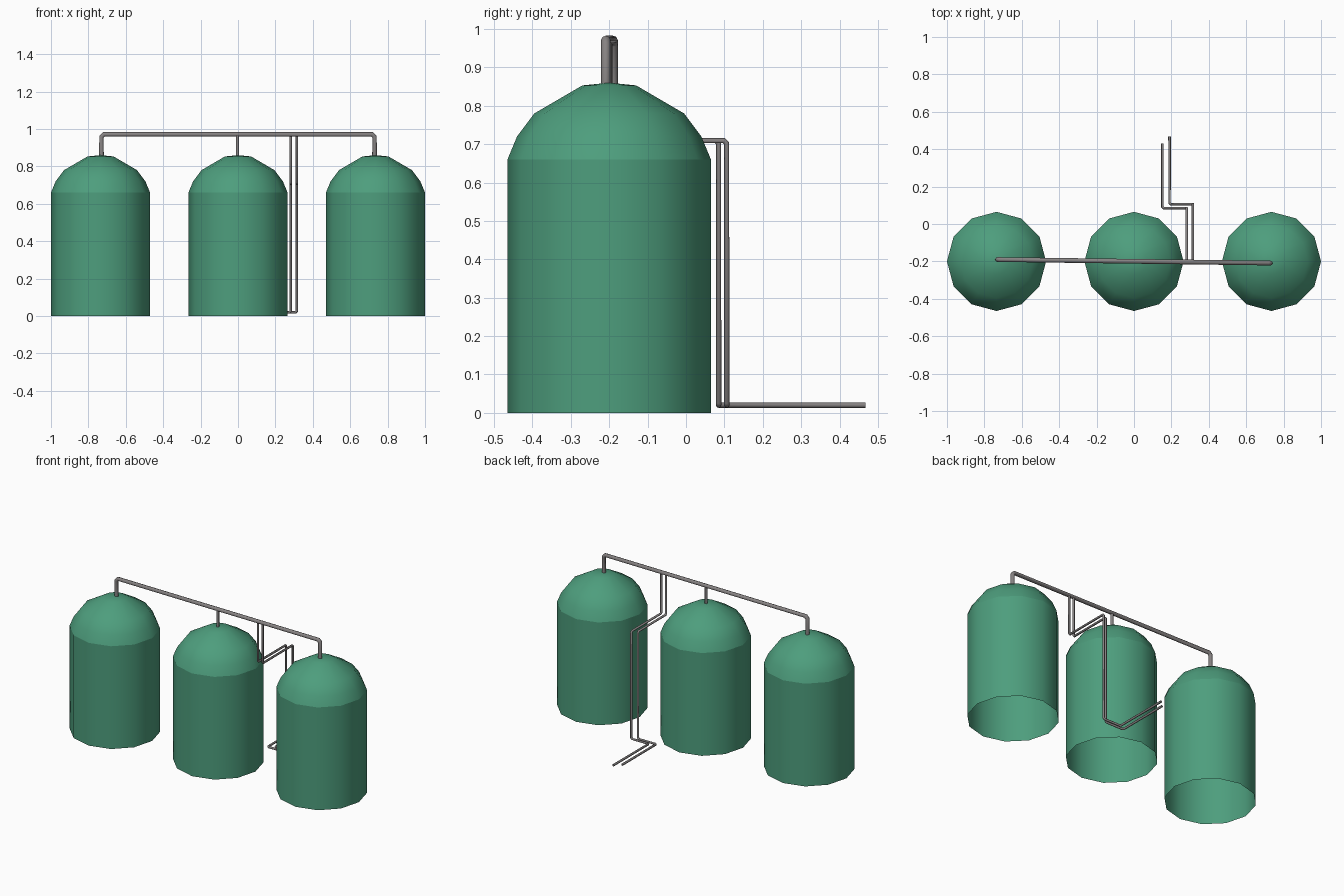
import bpy
import bmesh
from math import cos, sin, pi, radians
from mathutils import Vector

cube = bpy.data.objects.get("Cube")
if cube:
    bpy.data.objects.remove(cube, do_unlink=True)


def material(name, rgb):
    mat = bpy.data.materials.new(name)
    mat.use_nodes = True
    mat.diffuse_color = (*rgb, 1)
    mat.node_tree.nodes["Principled BSDF"].inputs["Base Color"].default_value = (*rgb, 1)
    return mat


green = material("tank green", (0.075, 0.34, 0.205))
grey = material("pipe grey", (0.24, 0.225, 0.225))


def add_mesh(name, mesh, mat, angle):
    obj = bpy.data.objects.new(name, mesh)
    bpy.context.collection.objects.link(obj)
    mesh.materials.clear()
    mesh.materials.append(mat)
    bpy.ops.object.select_all(action='DESELECT')
    obj.select_set(True)
    bpy.context.view_layer.objects.active = obj
    bpy.ops.object.shade_smooth_by_angle(angle=radians(angle))
    return obj


def lathe(name, profile, centre, sides=12):
    """Open shell of revolution; a zero radius closes to a point."""
    bm = bmesh.new()
    rings = []
    for r, z in profile:
        count = sides if r > 0 else 1
        rings.append([bm.verts.new((centre[0] + r * cos(2 * pi * i / sides),
                                    centre[1] + r * sin(2 * pi * i / sides), z))
                      for i in range(count)])
    for low, high in zip(rings, rings[1:]):
        for i in range(sides):
            j = (i + 1) % sides
            if len(high) == 1:
                bm.faces.new((low[i], low[j], high[0]))
            else:
                bm.faces.new((low[i], low[j], high[j], high[i]))
    mesh = bpy.data.meshes.new(name)
    bm.to_mesh(mesh)
    bm.free()
    return add_mesh(name, mesh, green, 40)


def pipe(name, points, radius):
    """Round pipe along a path with clipped elbows."""
    pts = [Vector(p) for p in points]
    path = [pts[0]]
    for a, b, c in zip(pts, pts[1:], pts[2:]):
        path.append(b + (a - b).normalized() * radius)
        path.append(b + (c - b).normalized() * radius)
    path.append(pts[-1])
    curve = bpy.data.curves.new(name + "_path", 'CURVE')
    curve.dimensions = '3D'
    curve.bevel_depth = radius
    curve.bevel_resolution = 2
    curve.use_fill_caps = True
    spline = curve.splines.new('POLY')
    spline.points.add(len(path) - 1)
    for point, co in zip(spline.points, path):
        point.co = (*co, 1)
    helper = bpy.data.objects.new(name + "_path", curve)
    bpy.context.collection.objects.link(helper)
    bpy.context.view_layer.update()
    mesh = bpy.data.meshes.new_from_object(
        helper.evaluated_get(bpy.context.evaluated_depsgraph_get()))
    bpy.data.objects.remove(helper, do_unlink=True)
    return add_mesh(name, mesh, grey, 50)


# Three tanks: open-bottomed walls with domed tops
SPACING, TANK_Y, RADIUS, SEAM = 0.735, -0.2, 0.265, 0.66
dome = [(RADIUS, SEAM), (0.24, 0.72), (0.195, 0.78), (0.07, 0.853), (0, 0.86)]
for side, x in (("right", -SPACING), ("middle", 0), ("left", SPACING)):
    lathe(side + "_tank_wall", [(RADIUS, 0), (RADIUS, SEAM)], (x, TANK_Y))
    lathe(side + "_tank_dome", dome, (x, TANK_Y))

# Slightly skewed header pipe with a riser at each tank
TOP = 0.971
pipe("header_pipe", [(-0.73, -0.19, 0.845), (-0.73, -0.19, TOP),
                     (0.73, -0.209, TOP), (0.73, -0.209, 0.845)], 0.0125)
pipe("middle_riser", [(-0.003, -0.2, 0.85), (-0.003, -0.2, TOP)], 0.009)

# Pair of thin outlet pipes stepping down behind the tanks
for name, x, back, turn, end in (("inner", 0.282, 0.085, 0.152, 0.43),
                                 ("outer", 0.315, 0.106, 0.19, 0.467)):
    pipe(name + "_outlet_pipe",
         [(x, -0.2, TOP), (x, -0.2, 0.709), (x, back, 0.709), (x, back, 0.02),
          (turn, back, 0.02), (turn, end, 0.02)], 0.007)
